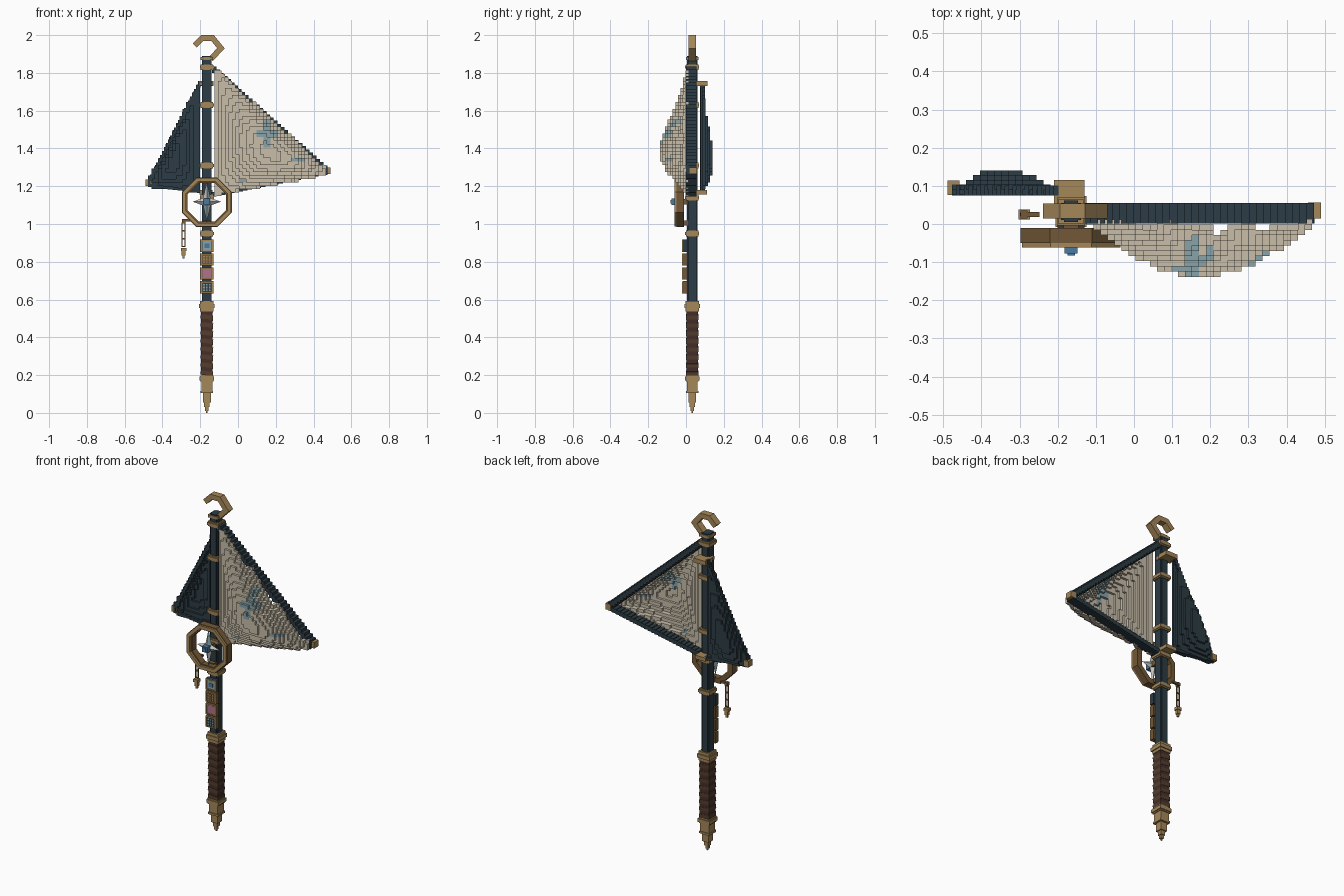
import bpy, bmesh, math
from mathutils import Vector, Matrix

if "Cube" in bpy.data.objects:
    bpy.data.objects.remove(bpy.data.objects["Cube"])

COLOURS = {
    "navy": (.026, .045, .058), "gold": (.376, .242, .098), "bronze": (.17, .098, .038),
    "canvas": (.578, .515, .402), "grip_brown": (.089, .048, .027), "dark_leather": (.06, .028, .022),
    "pale_teal": (.25, .37, .40), "blue": (.07, .188, .352), "pink": (.43, .17, .263),
    "silver": (.55, .56, .54)}
MATS = {}
for name, c in COLOURS.items():
    MATS[name] = bpy.data.materials.new(name)
    MATS[name].diffuse_color = (*c, 1)

PX, PY = -.165, .033  # pole axis


def finish(bm, name, *mats):
    bmesh.ops.recalc_face_normals(bm, faces=bm.faces)
    me = bpy.data.meshes.new(name)
    bm.to_mesh(me)
    bm.free()
    for m in mats:
        me.materials.append(MATS[m])
    ob = bpy.data.objects.new(name, me)
    bpy.context.collection.objects.link(ob)
    return ob


def add_box(bm, c, s, tilt=0):
    m = Matrix.Translation(c) @ Matrix.Rotation(tilt, 4, 'Y') @ Matrix.Diagonal((*s, 1))
    bmesh.ops.create_cube(bm, size=1, matrix=m)


def boxes(name, mat, items):
    """items: (centre, size)"""
    bm = bmesh.new()
    for it in items:
        add_box(bm, *it)
    return finish(bm, name, mat)


def strip(name, mat, pts, w, y0, y1, closed=False):
    """Mitred flat bar following points in the XZ plane."""
    bm = bmesh.new()
    p = [Vector(q) for q in pts]
    n = len(p)
    rows = []
    for i in range(n):
        a = p[i] - p[i - 1] if closed or i > 0 else p[1] - p[0]
        b = p[(i + 1) % n] - p[i] if closed or i < n - 1 else a
        a, b = a.normalized(), b.normalized()
        na, nb = Vector((-a.y, a.x)), Vector((-b.y, b.x))
        m = (na + nb).normalized()
        m *= w / 2 / m.dot(na)
        rows.append([bm.verts.new((q.x, y, q.y)) for q, y in
                     ((p[i] + m, y0), (p[i] - m, y0), (p[i] - m, y1), (p[i] + m, y1))])
    for i in range(n if closed else n - 1):
        r, s = rows[i], rows[(i + 1) % n]
        for j in range(4):
            bm.faces.new((r[j], r[(j + 1) % 4], s[(j + 1) % 4], s[j]))
    if not closed:
        bm.faces.new(rows[0])
        bm.faces.new(rows[-1])
    return finish(bm, name, mat)


def sail(name, mats, mast_x, tip_x, top, low, tip_z, y0, sign, depth, cell, dy, paint):
    """Hollow billowing triangle made of small blocks, stepped on both sides."""
    span = abs(tip_x - mast_x)
    side = 1 if tip_x > mast_x else -1
    layer = {}
    for i in range(int(span / cell) + 1):
        u = (i + .5) * cell / span
        if u >= 1:
            continue
        lo, hi = low + (tip_z[0] - low) * u, top + (tip_z[1] - top) * u
        for k in range(math.floor(lo / cell), math.ceil(hi / cell)):
            v = ((k + .5) * cell - lo) / (hi - lo)
            if 0 < v < 1:
                d = depth * math.sin(math.pi * u) * math.sin(math.pi * v) ** .65
                layer[i, k] = round(d / dy)
    vox = {}
    for (i, k), d in layer.items():
        near = [layer.get(n, d) for n in ((i + 1, k), (i - 1, k), (i, k + 1), (i, k - 1))]
        for j in range(min(near + [d]), d + 1):
            vox[i, j, k] = paint(mast_x + side * (i + .5) * cell, (k + .5) * cell)
    bm, verts = bmesh.new(), {}

    def vert(i, j, k):
        if (i, j, k) not in verts:
            verts[i, j, k] = bm.verts.new((mast_x + side * i * cell, y0 + sign * j * dy, k * cell))
        return verts[i, j, k]
    for pos, mat in vox.items():
        for ax in range(3):
            for s in (0, 1):
                nb = list(pos)
                nb[ax] += 2 * s - 1
                if tuple(nb) in vox:
                    continue
                quad = []
                for a, b in ((0, 0), (1, 0), (1, 1), (0, 1)):
                    q = list(pos)
                    q[ax] += s
                    q[(ax + 1) % 3] += a
                    q[(ax + 2) % 3] += b
                    quad.append(vert(*q))
                if s == 0:
                    quad.reverse()
                if side * sign < 0:
                    quad.reverse()
                bm.faces.new(quad).material_index = mat
    me_ob = bpy.data.meshes.new(name)
    bm.to_mesh(me_ob)
    bm.free()
    for m in mats:
        me_ob.materials.append(MATS[m])
    bpy.context.collection.objects.link(bpy.data.objects.new(name, me_ob))


def spar(name, a, b, y, w, n, t):
    """Stepped beam between two XZ points."""
    dx, dz = (b[0] - a[0]) / n, (b[1] - a[1]) / n
    boxes(name, "navy", [((a[0] + dx * (i + .5), y, a[1] + dz * (i + .5)),
                          (abs(dx) + t * .3, w, abs(dz) + t)) for i in range(n)])


def on_pole(z, half, h):
    return ((PX, PY, z), (2 * half, 2 * half, h))


# Pole, with a narrower raised core on every side
boxes("pole", "navy", [((PX, PY, 1.21), (.052, .044, 1.36)), ((PX, PY, 1.21), (.036, .056, 1.36))])

# Collars around the pole
rings = []
for z in (.95, 1.14, 1.31, 1.63, 1.83):
    rings += [on_pole(z, .037, .016), on_pole(z, .033, .03)]
rings += [on_pole(.565, .041, .022), on_pole(.565, .035, .055), on_pole(1.875, .033, .016),
          on_pole(.182, .039, .02), on_pole(.182, .034, .034)]
boxes("collars", "gold", rings)

# Pointed foot in stepped blocks
boxes("foot", "gold", [on_pole(.14, .029, .06), on_pole(.11, .033, .012), on_pole(.08, .021, .05),
                       on_pole(.045, .014, .03), on_pole(.025, .009, .03), on_pole(.008, .004, .016)])

# Leather grip in alternating slanted wraps
for k, mat in enumerate(("grip_brown", "dark_leather")):
    bm = bmesh.new()
    for i in range(k, 16, 2):
        w = .066 - .004 * k
        add_box(bm, (PX, PY, .21 + i * .0213), (w, w, .023), .12)
    finish(bm, "grip_wrap_" + mat, mat)

# Hook on top
strip("hook", "gold", [(-.228, 1.945), (-.188, 1.985), (-.135, 1.985), (-.09, 1.93), (-.145, 1.873)],
      .03, .014, .054)


# Main sail with a faded emblem and a few stains
def emblem(x, z):
    dx, dz = abs(x - .155), abs(z - 1.475)
    cross = (dx < .02 and dz < .075) or (dz < .02 and dx < .055)
    stain = (abs(x - .32) < .045 and abs(z - 1.335) < .012) or (abs(x - .02) < .02 and abs(z - 1.235) < .01)
    return 1 if cross or stain else 0


sail("main_sail", ("canvas", "pale_teal"), -.125, .475, 1.83, 1.15, (1.26, 1.29), .012, -1, .137, .0185, .0137, emblem)
spar("main_upper_spar", (-.135, 1.825), (.47, 1.285), .028, .054, 32, .018)
spar("main_lower_spar", (-.14, 1.155), (.47, 1.275), .028, .054, 26, .02)
boxes("main_sail_cap", "gold", [((.473, .036, 1.282), (.034, .042, .036))])

# Rear sail
sail("rear_sail", ("navy",), -.2, -.48, 1.76, 1.165, (1.195, 1.23), .078, 1, .054, .0185, .0125, lambda x, z: 0)
spar("rear_upper_spar", (-.2, 1.75), (-.475, 1.215), .088, .026, 26, .014)
spar("rear_lower_spar", (-.19, 1.17), (-.475, 1.205), .088, .026, 11, .012)
boxes("rear_sail_cap", "gold", [((-.473, .095, 1.218), (.032, .038, .036))])
boxes("rear_sail_brackets", "gold", [((-.17, .082, 1.743), (.08, .066, .026)), ((-.17, .055, 1.743), (.068, .06, .02)),
                                     ((-.17, .08, 1.168), (.07, .06, .022))])


# Octagonal wheel
def octagon(apothem):
    r = apothem / math.cos(math.pi / 8)
    return [(PX + r * math.cos(a), 1.115 + r * math.sin(a))
            for a in (math.pi / 8 + i * math.pi / 4 for i in range(8))]


strip("wheel_body", "bronze", octagon(.117), .03, -.05, -.01, True)
strip("wheel_front_rim", "gold", octagon(.119), .02, -.062, -.05, True)

# Four-pointed star with ridged faces
bm = bmesh.new()
outline = []
for i in range(8):
    a = i * math.pi / 4
    r = .028 if i % 2 else (.075 if i % 4 == 0 else .108)
    outline.append(bm.verts.new((PX + r * math.cos(a), -.04, 1.118 + r * math.sin(a))))
for y in (-.06, -.02):
    c = bm.verts.new((PX, y, 1.118))
    for i in range(8):
        f = bm.faces.new((c, outline[i], outline[(i + 1) % 8]))
        f.material_index = 1 if i in (1, 5) else 0
finish(bm, "star", "silver", "pale_teal")
boxes("star_gem", "blue", [((PX, -.062, 1.118), (.034, .03, .034)), ((PX, -.075, 1.118), (.02, .014, .02))])
boxes("wheel_mount", "bronze", [((PX, -.012, 1.118), (.03, .05, .03)), ((PX, -.002, 1.225), (.04, .035, .025)),
                                ((PX, -.002, 1.005), (.04, .035, .025))])

# Hanging chain and pendant
CX, CY = -.288, .025
boxes("chain_arm", "bronze", [((-.27, CY, 1.02), (.045, .014, .012)), ((CX, CY, 1.018), (.018, .02, .018))])
for i in range(3):
    z = .985 - i * .042
    strip("chain_link", "bronze", [(CX - .008, z - .02), (CX + .008, z - .02), (CX + .008, z + .02), (CX - .008, z + .02)],
          .005, CY - .004, CY + .004, True)
boxes("pendant", "gold", [((CX, CY, .865), (.03, .026, .018)), ((CX, CY, .848), (.02, .02, .03)),
                          ((CX, CY, .827), (.011, .011, .018))])

# Four framed plaques on the front of the pole
for z, back, face in ((.885, "pale_teal", "blue"), (.812, "bronze", "gold"),
                      (.738, "pink", "pink"), (.664, "navy", "pale_teal")):
    boxes("plaque_frame", "bronze" if face != "blue" else "navy", [((PX, -.004, z), (.07, .024, .066))])
    strip("plaque_rim", "gold", [(PX - .03, z - .029), (PX + .03, z - .029), (PX + .03, z + .029), (PX - .03, z + .029)],
          .007, -.021, -.012, True)
    boxes("plaque_panel", back, [((PX, -.017, z), (.048, .005, .048))])
    if face == "blue":
        boxes("plaque_inlay", face, [((PX, -.02, z), (.026, .004, .022))])
    elif face != "pink":
        boxes("plaque_studs", face, [((PX + i * .015, -.02, z + j * .015), (.009, .004, .009))
                                     for i in (-1, 0, 1) for j in (-1, 0, 1)])

for m in bpy.data.materials:
    if m.users and not m.is_grease_pencil:
        m.use_nodes = True
        m.node_tree.nodes["Principled BSDF"].inputs["Base Color"].default_value = m.diffuse_color
